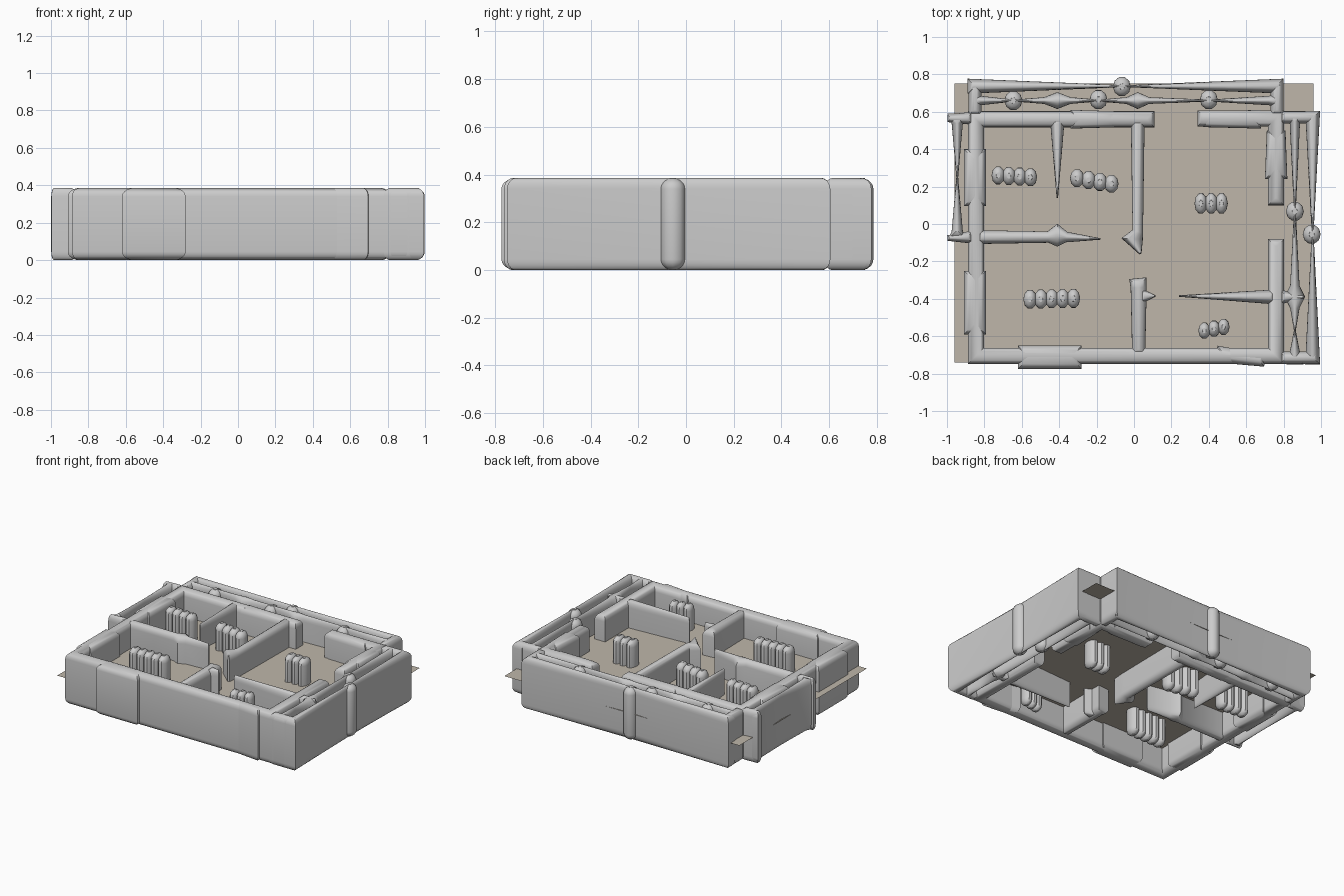
import bpy, bmesh, math
from mathutils import Vector

if "Cube" in bpy.data.objects:
    bpy.data.objects.remove(bpy.data.objects["Cube"])

H = 0.385     # wall height
R = 0.045     # rounding of top and bottom edges
LEVELS = []   # (height, width factor) of the rounded wall section
for k in range(6):
    a = math.radians(90 - 18 * k)
    LEVELS.append((R * (1 - math.sin(a)), max(math.cos(math.radians(90 - 18 * k)), 0.1)))
LEVELS = [(R * (1 - math.cos(math.radians(18 * k))), max(math.sin(math.radians(18 * k)), 0.12))
          for k in range(6)]
LEVELS += [(H - z, s) for z, s in reversed(LEVELS)]


def finish(name, bm, smooth=True):
    bmesh.ops.recalc_face_normals(bm, faces=bm.faces)
    me = bpy.data.meshes.new(name)
    bm.to_mesh(me)
    bm.free()
    ob = bpy.data.objects.new(name, me)
    bpy.context.collection.objects.link(ob)
    if smooth:
        bpy.ops.object.select_all(action='DESELECT')
        ob.select_set(True)
        bpy.context.view_layer.objects.active = ob
        bpy.ops.object.shade_smooth_by_angle(angle=math.radians(40))
    return ob


def wall(name, pts, w=0.043):
    """Upright wall along a path; w = half width, or one half width per point.
    The ends of the path are the visible ends of the wall."""
    P = [Vector(p) for p in pts]
    n = len(P)
    W = list(w) if isinstance(w, (list, tuple)) else [w] * n
    dirs = [(P[i + 1] - P[i]).normalized() for i in range(n - 1)]
    bm = bmesh.new()
    rings = []
    for z, s in LEVELS:
        left, right = [], []
        for i in range(n):
            d0, d1 = dirs[max(i - 1, 0)], dirs[min(i, n - 2)]
            n0, n1 = Vector((-d0.y, d0.x)), Vector((-d1.y, d1.x))
            m = (n0 + n1).normalized()
            off = m * (W[i] * s / m.dot(n0))
            c = P[i].copy()
            if i == 0:
                c += d1 * W[0] * (1 - s)
            if i == n - 1:
                c -= d0 * W[-1] * (1 - s)
            left.append(bm.verts.new((*(c + off), z)))
            right.append(bm.verts.new((*(c - off), z)))
        rings.append(left + right[::-1])
    m = 2 * n
    for a, b in zip(rings, rings[1:]):
        for i in range(m):
            j = (i + 1) % m
            bm.faces.new((a[i], a[j], b[j], b[i]))
    for r in (rings[0], rings[-1]):
        for i in range(n - 1):
            bm.faces.new((r[i], r[i + 1], r[m - 2 - i], r[m - 1 - i]))
    return finish(name, bm)


def posts(name, centres):
    """Cluster of rounded posts: (x, y, rx, ry)."""
    bm = bmesh.new()
    N = 10
    for x, y, rx, ry in centres:
        rings = [[bm.verts.new((x + rx * max(s, 0.3) * math.cos(2 * math.pi * i / N),
                                y + ry * max(s, 0.3) * math.sin(2 * math.pi * i / N), z))
                  for i in range(N)] for z, s in LEVELS]
        for a, b in zip(rings, rings[1:]):
            for i in range(N):
                j = (i + 1) % N
                bm.faces.new((a[i], a[j], b[j], b[i]))
        bm.faces.new(rings[0])
        bm.faces.new(rings[-1])
    return finish(name, bm)


# floor sheet at half the wall height
bm = bmesh.new()
bm.faces.new([bm.verts.new((x, y, H / 2)) for x, y in
              ((-0.96, -0.74), (0.96, -0.74), (0.96, 0.75), (-0.96, 0.75))])
floor = finish("floor", bm, smooth=False)
mat = bpy.data.materials.new("floor_tan")
mat.diffuse_color = (0.52, 0.47, 0.40, 1)
mat.use_nodes = True
mat.node_tree.nodes["Principled BSDF"].inputs["Base Color"].default_value = mat.diffuse_color
floor.data.materials.append(mat)

# main outer walls with two door openings
wall("outer_wall_main", [(0.11, 0.56), (-0.845, 0.56), (-0.845, -0.705),
                         (0.76, -0.705), (0.76, -0.08)])
wall("outer_wall_corner", [(0.34, 0.565), (0.76, 0.565), (0.76, 0.10)])

# inner partitions, some tapering to a point
wall("partition_middle_upper", [(0.02, 0.56), (0.02, -0.04), (-0.01, -0.08), (0.035, -0.16)],
     [0.037, 0.028, 0.048, 0.006])
wall("partition_middle_lower", [(0.02, -0.29), (0.025, -0.34), (0.025, -0.70)],
     [0.046, 0.043, 0.035])
wall("partition_stub", [(0.02, -0.385), (0.115, -0.385)], [0.05, 0.004])
wall("partition_top_spike", [(-0.41, 0.57), (-0.41, 0.14)], [0.04, 0.004])
wall("partition_left", [(-0.84, -0.07), (-0.46, -0.07), (-0.41, -0.06), (-0.36, -0.07), (-0.18, -0.08)],
     [0.037, 0.03, 0.06, 0.028, 0.004])
wall("partition_right_spike", [(0.76, -0.39), (0.24, -0.385)], [0.04, 0.004])

# thicker window panels in the outer walls
for i, (a, b, w) in enumerate([
        ((-0.85, 0.40), (-0.85, 0.095), 0.06),
        ((-0.85, -0.25), (-0.85, -0.59), 0.06),
        ((-0.34, 0.56), (-0.07, 0.56), [0.05, 0.042]),
        ((-0.62, -0.712), (-0.28, -0.712), 0.062),
        ((0.37, 0.56), (0.68, 0.56), [0.042, 0.05]),
        ((0.76, 0.50), (0.76, 0.24), [0.05, 0.06]),
        ((0.44, -0.695), (0.70, -0.73), [0.045, 0.033])]):
    wall(f"window_panel_{i + 1}", [a, b], w)

# pinched strips around the plan
wall("back_strip_outer", [(-0.89, 0.737), (-0.05, 0.737), (0.80, 0.737)], [0.04, 0.005, 0.04])
wall("back_strip_inner", [(-0.87, 0.66), (-0.82, 0.66), (-0.64, 0.66), (-0.48, 0.66), (-0.41, 0.66),
                          (-0.34, 0.66), (-0.19, 0.66), (-0.04, 0.66), (0.02, 0.66), (0.08, 0.66),
                          (0.40, 0.66), (0.72, 0.66), (0.79, 0.66)],
     [0.04, 0.025, 0.005, 0.018, 0.045, 0.018, 0.005, 0.018, 0.045, 0.018, 0.005, 0.025, 0.04])
wall("right_strip_outer", [(0.955, 0.605), (0.955, -0.05), (0.955, -0.75)], [0.04, 0.005, 0.04])
wall("right_strip_inner", [(0.86, 0.60), (0.86, 0.55), (0.86, 0.07), (0.86, -0.33), (0.86, -0.39),
                           (0.86, -0.45), (0.86, -0.57), (0.86, -0.70), (0.86, -0.75)],
     [0.045, 0.028, 0.005, 0.025, 0.055, 0.025, 0.005, 0.03, 0.045])
wall("left_strip", [(-0.945, 0.59), (-0.945, 0.54), (-0.945, 0.25), (-0.945, -0.04), (-0.945, -0.085)],
     [0.052, 0.03, 0.005, 0.03, 0.052])
for name, a, b, w in [("back_left", (-0.85, 0.76), (-0.85, 0.58), 0.035),
                      ("back_right", (0.765, 0.76), (0.765, 0.58), 0.035),
                      ("right_back", (0.78, 0.57), (0.98, 0.57), 0.033),
                      ("right_front", (0.78, -0.715), (0.99, -0.715), 0.033),
                      ("right_middle", (0.78, -0.39), (0.91, -0.39), [0.04, 0.008]),
                      ("left_back", (-0.998, 0.565), (-0.86, 0.565), [0.02, 0.035]),
                      ("left_middle", (-0.998, -0.075), (-0.86, -0.07), [0.015, 0.035])]:
    wall(f"strip_tie_{name}", [a, b], w)

# single posts on the strips
for i, (x, y) in enumerate([(-0.645, 0.66), (-0.19, 0.665), (-0.065, 0.735), (0.40, 0.665),
                            (0.86, 0.068), (0.95, -0.055)]):
    posts(f"strip_post_{i + 1}", [(x, y, 0.048, 0.053)])

# clustered posts standing in the rooms (x0, x1, y, half depth, count, slope)
for i, (x0, x1, y, d, n, slope) in enumerate([
        (-0.755, -0.525, 0.255, 0.05, 4, -0.01), (-0.335, -0.09, 0.23, 0.05, 4, -0.03),
        (0.33, 0.495, 0.11, 0.058, 3, 0.0), (-0.585, -0.295, -0.40, 0.053, 5, 0.005),
        (0.35, 0.505, -0.56, 0.045, 3, 0.02)]):
    step = (x1 - x0) / n
    posts(f"room_post_cluster_{i + 1}",
          [(x0 + step * (k + 0.5), y + slope * (k / (n - 1) - 0.5), step * 0.62, d) for k in range(n)])
